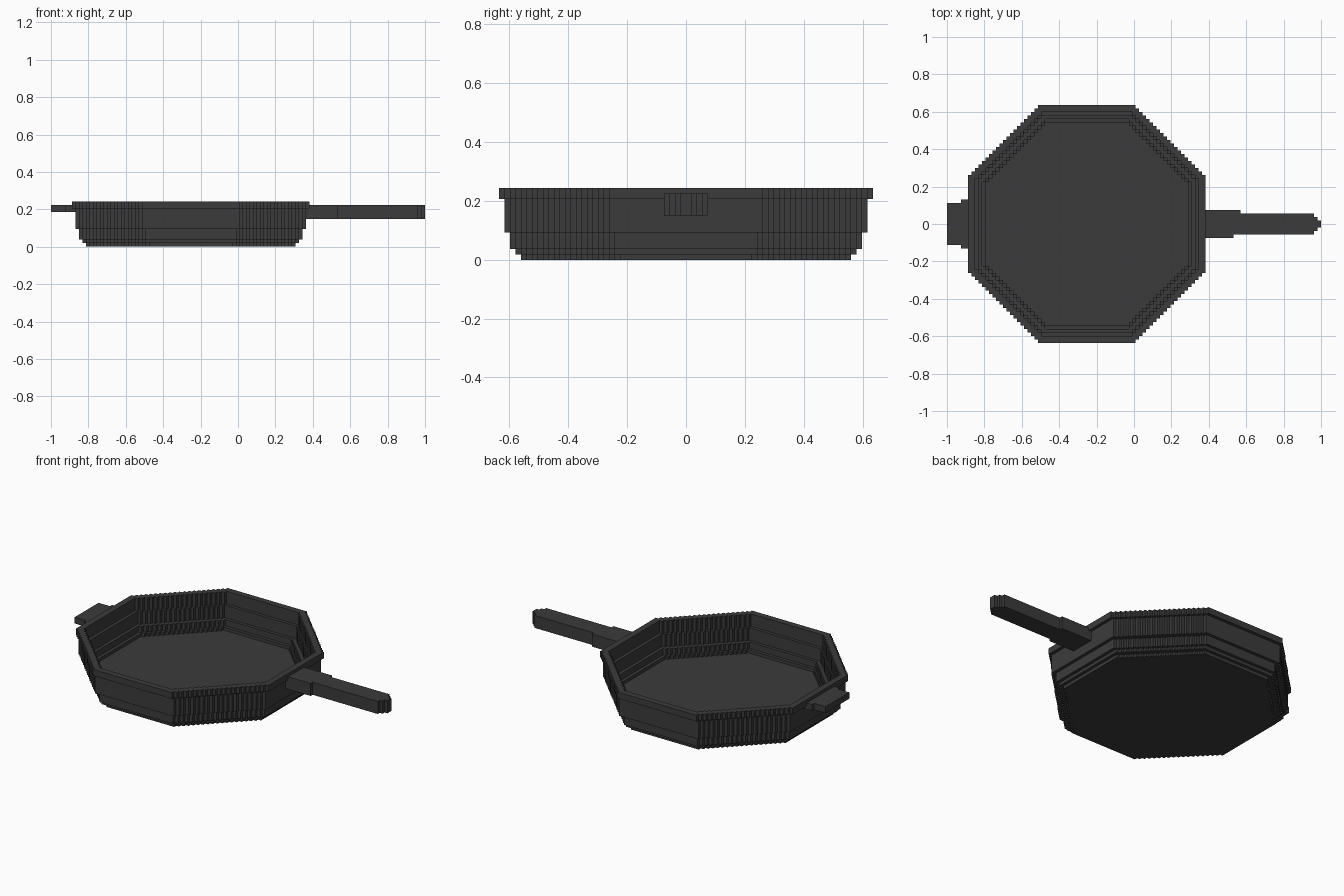
import bpy, bmesh

if "Cube" in bpy.data.objects:
    bpy.data.objects.remove(bpy.data.objects["Cube"])

U = 2 / 107          # one block unit
CX = 40              # pan centre, in blocks from the left end

iron = bpy.data.materials.new("dark_iron")
iron.diffuse_color = (0.044, 0.044, 0.044, 1)
iron.use_nodes = True
iron.node_tree.nodes["Principled BSDF"].inputs["Base Color"].default_value = iron.diffuse_color


def place(x, y, z):
    return (x * U - 1, y * U, z * U)


def finish(name, bm):
    mesh = bpy.data.meshes.new(name)
    bm.to_mesh(mesh)
    bm.free()
    mesh.materials.append(iron)
    obj = bpy.data.objects.new(name, mesh)
    bpy.context.collection.objects.link(obj)
    return obj


def flat(r):
    """Half length of the straight side of a stepped octagon."""
    return round(r * 0.414)


def half_width(r, j):
    """Half width of row j (0 = next to the centre line); 0 when outside."""
    if j >= r:
        return 0
    return r if j < flat(r) else r + flat(r) - 1 - j


def outline(r):
    """Stepped octagon, counter-clockwise."""
    f = flat(r)
    q = [(r, f)]
    for i in range(r - f):
        q += [(r - 1 - i, f + i), (r - 1 - i, f + i + 1)]
    half = q + [(-x, y) for x, y in reversed(q)]
    return half + [(-x, -y) for x, y in half]


def wall(bm, r, z0, z1, inward=False):
    pts = outline(r)
    for (ax, ay), (bx, by) in zip(pts, pts[1:] + pts[:1]):
        quad = [(ax, ay, z0), (bx, by, z0), (bx, by, z1), (ax, ay, z1)]
        if inward:
            quad.reverse()
        bm.faces.new([bm.verts.new(place(x + CX, y, z)) for x, y, z in quad])


def ledge(bm, r_out, r_in, z, up):
    """Flat ring between two stepped octagons, or a disc when r_in is 0."""
    for row in range(-r_out, r_out):
        j = row if row >= 0 else -row - 1
        wo, wi = half_width(r_out, j), half_width(r_in, j)
        spans = [(-wo, -wi), (wi, wo)] if wi else [(-wo, wo)]
        for a, b in spans:
            if a == b:
                continue
            quad = [(a, row), (b, row), (b, row + 1), (a, row + 1)]
            if not up:
                quad.reverse()
            bm.faces.new([bm.verts.new(place(x + CX, y, z)) for x, y in quad])


def boxes(name, parts):
    bm = bmesh.new()
    for x0, x1, y0, y1, z0, z1 in parts:
        verts = bmesh.ops.create_cube(bm, size=1)["verts"]
        for v in verts:
            v.co = place(x1 if v.co.x > 0 else x0,
                         y1 if v.co.y > 0 else y0,
                         z1 if v.co.z > 0 else z0)
    return finish(name, bm)


# Pan bowl: outside tiers and inside tiers as (radius, bottom, top)
outside = [(30, 0, 1), (31, 1, 2), (32, 2, 5), (33, 5, 11), (34, 11, 13)]
inside = [(29, 2, 3), (30, 3, 5), (31, 5, 9), (32, 9, 13)]
bm = bmesh.new()
ledge(bm, 30, 0, 0, up=False)      # underside
ledge(bm, 29, 0, 2, up=True)       # cooking surface
ledge(bm, 34, 32, 13, up=True)     # rim top
for tiers, is_inner in ((outside, False), (inside, True)):
    for r, z0, z1 in tiers:
        wall(bm, r, z0, z1, is_inner)
    for low, high in zip(tiers, tiers[1:]):
        ledge(bm, high[0], low[0], high[1], up=is_inner)
bmesh.ops.remove_doubles(bm, verts=bm.verts, dist=U * 0.01)
finish("pan_bowl", bm)

# Long handle with a thicker root and a stepped tip
boxes("handle", [
    (73, 82, -4, 4, 8, 12),
    (82, 84, 3, 4, 8, 12),
    (82, 105, -3, 3, 8, 12),
    (105, 106, -2, 2, 8, 12),
    (106, 107, -1, 1, 8, 12),
])

# Short helper grip on the opposite side
boxes("helper_grip", [
    (0, 4, -6, 6, 10, 12),
    (4, 7, -7, 7, 10, 12),
])
